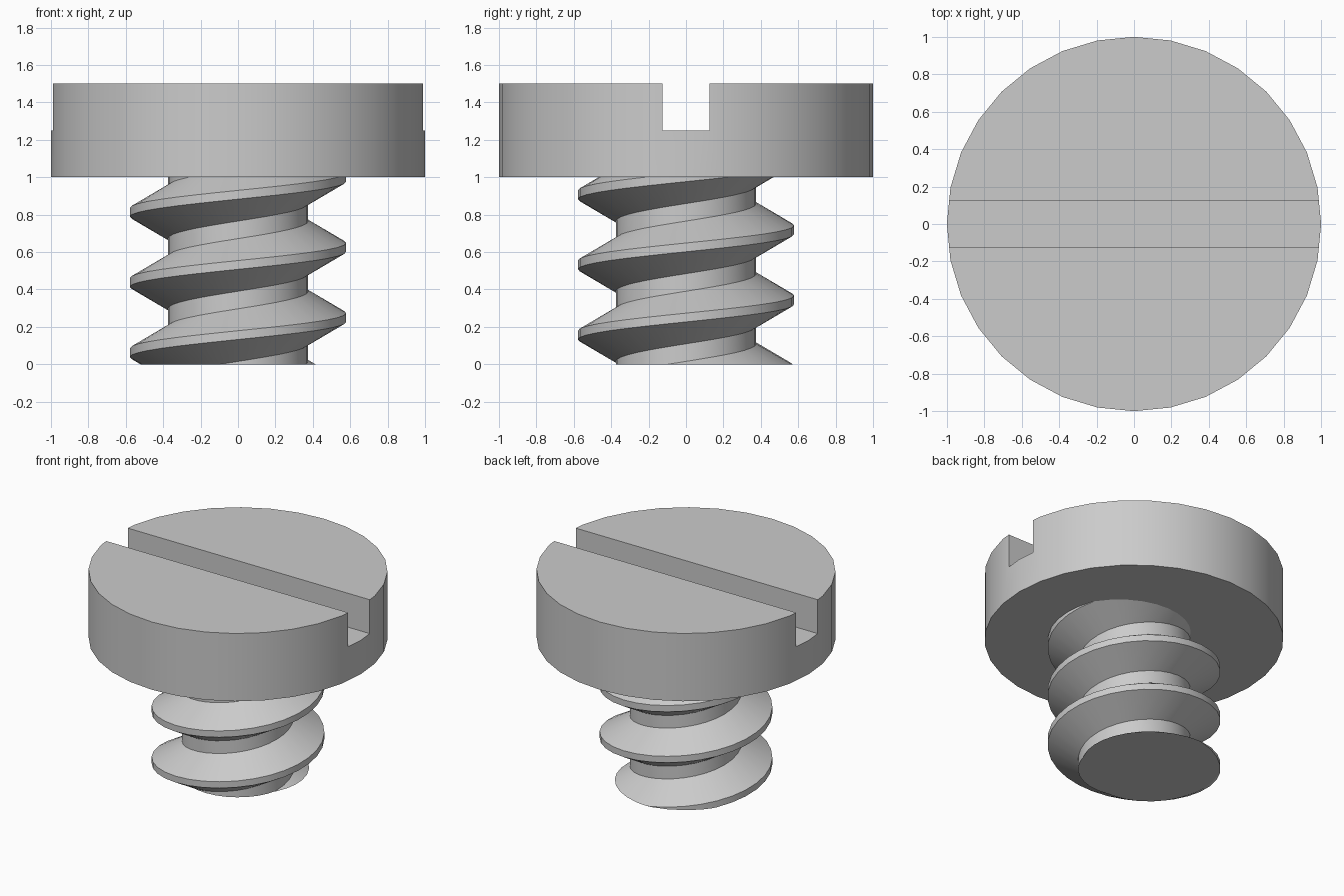
import bpy
import bmesh
from math import cos, sin, pi, radians

if "Cube" in bpy.data.objects:
    bpy.data.objects.remove(bpy.data.objects["Cube"], do_unlink=True)

SEGMENTS = 32
HEAD_BOTTOM, HEAD_TOP = 1.0, 1.5
SLOT_WIDTH, SLOT_DEPTH = 0.25, 0.25
PITCH, ROOT_RADIUS = 0.375, 0.375
CREST_RADIUS = ROOT_RADIUS + PITCH * 0.866 * 5 / 8
CREST_HEIGHT = 0.25  # height of the thread crest on the +x side

steel = bpy.data.materials.new("light grey steel")
steel.use_nodes = True
colour = (0.6, 0.6, 0.6, 1)
steel.diffuse_color = colour
steel.node_tree.nodes["Principled BSDF"].inputs["Base Color"].default_value = colour


def activate(obj):
    bpy.ops.object.select_all(action="DESELECT")
    obj.select_set(True)
    bpy.context.view_layer.objects.active = obj


def smooth(obj):
    activate(obj)
    bpy.ops.object.shade_smooth_by_angle(angle=radians(25))


# Head: a short cylinder
bpy.ops.mesh.primitive_cylinder_add(
    vertices=SEGMENTS, radius=1, depth=HEAD_TOP - HEAD_BOTTOM,
    location=(0, 0, (HEAD_TOP + HEAD_BOTTOM) / 2))
head = bpy.context.object
head.name = "screw_head"
head.data.materials.append(steel)

# Driver slot cut straight across the head
bpy.ops.mesh.primitive_cube_add(size=1, location=(0, 0, HEAD_TOP))
cutter = bpy.context.object
cutter.name = "slot_cutter"
cutter.hide_render = True
cutter.scale = (3, SLOT_WIDTH, 2 * SLOT_DEPTH)
cutter.data.materials.append(steel)
slot = head.modifiers.new("slot", "BOOLEAN")
slot.operation = "DIFFERENCE"
slot.solver = "EXACT"
slot.object = cutter
activate(head)
bpy.ops.object.modifier_apply(modifier="slot")
bpy.data.objects.remove(cutter, do_unlink=True)
smooth(head)

# Threaded shank: one pitch of thread profile swept along a right-handed helix
half_crest, half_root = PITCH / 16, PITCH * 5 / 16 + PITCH / 16
profile = [
    (ROOT_RADIUS, half_root - PITCH),
    (ROOT_RADIUS, -half_root),
    (CREST_RADIUS, -half_crest),
    (CREST_RADIUS, half_crest),
    (ROOT_RADIUS, half_root),
]
bm = bmesh.new()
columns = []
for step in range(-3 * SEGMENTS, 5 * SEGMENTS + 1):
    angle = 2 * pi * step / SEGMENTS
    rise = CREST_HEIGHT + PITCH * step / SEGMENTS
    columns.append([bm.verts.new((r * cos(angle), r * sin(angle), z + rise))
                    for r, z in profile])
for a, b in zip(columns, columns[1:]):
    for j in range(len(profile) - 1):
        bm.faces.new((a[j], b[j], b[j + 1], a[j + 1]))
bmesh.ops.remove_doubles(bm, verts=bm.verts[:], dist=0.0001)

# Trim the shank flat at the tip and under the head, then close the tip
for height, normal in ((0, -1), (HEAD_BOTTOM, 1)):
    bmesh.ops.bisect_plane(
        bm, geom=bm.verts[:] + bm.edges[:] + bm.faces[:], dist=0.00001,
        plane_co=(0, 0, height), plane_no=(0, 0, normal), clear_outer=True)
rim = [e for e in bm.edges
       if e.is_boundary and all(abs(v.co.z) < 0.0001 for v in e.verts)]
bmesh.ops.contextual_create(bm, geom=rim)
bmesh.ops.recalc_face_normals(bm, faces=bm.faces[:])
tip = min(bm.faces, key=lambda f: f.calc_center_median().z)
if tip.normal.z > 0:
    bmesh.ops.reverse_faces(bm, faces=bm.faces[:])

mesh = bpy.data.meshes.new("threaded_shank")
bm.to_mesh(mesh)
bm.free()
mesh.materials.append(steel)
shank = bpy.data.objects.new("threaded_shank", mesh)
bpy.context.collection.objects.link(shank)
smooth(shank)
